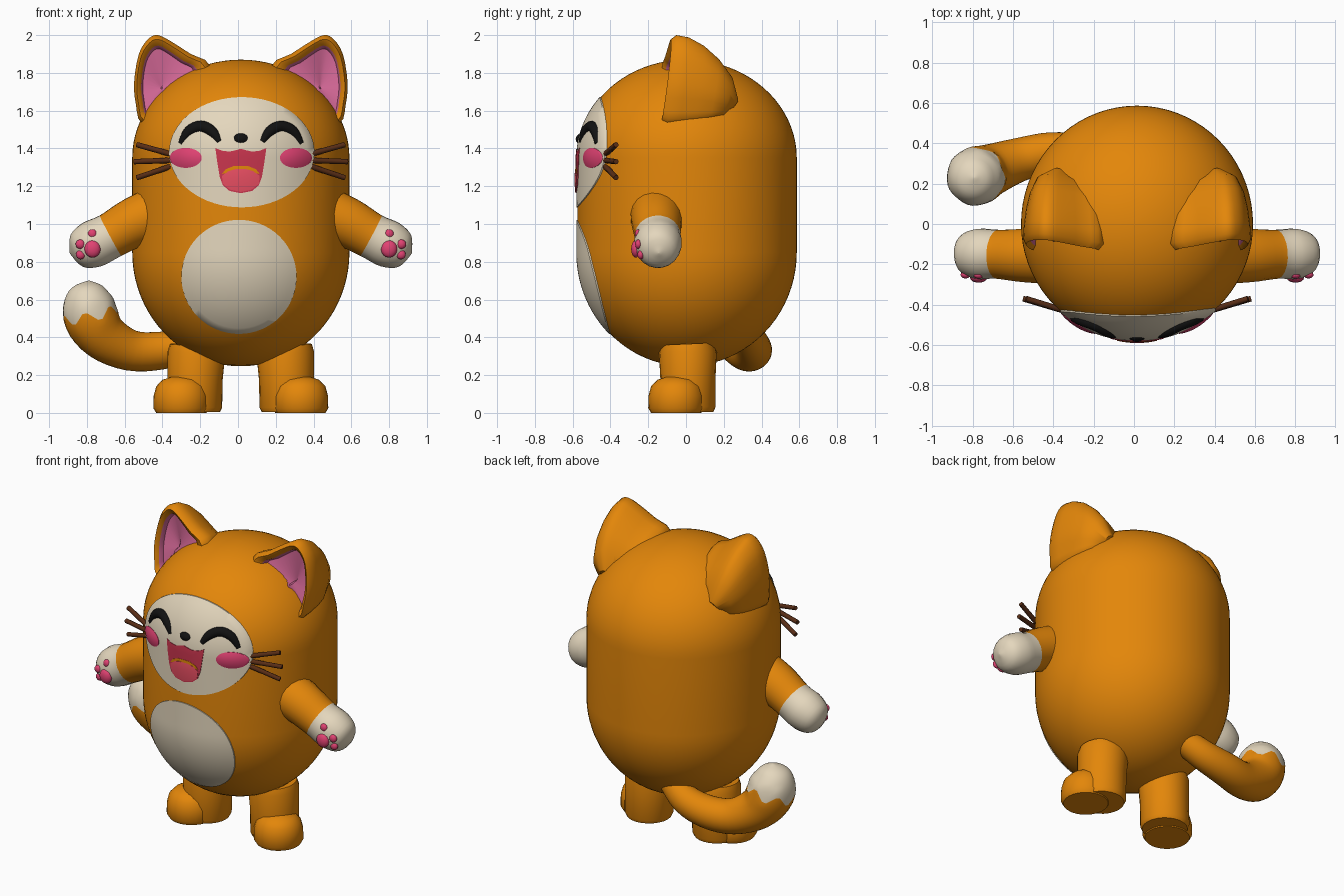
import bpy, bmesh, math
from mathutils import Vector

if "Cube" in bpy.data.objects:
    bpy.data.objects.remove(bpy.data.objects["Cube"])

AXIS = 0.015          # x of the symmetry plane
parts = []


def material(name, rgb):
    m = bpy.data.materials.new(name)
    m.use_nodes = True
    m.diffuse_color = (*rgb, 1)
    m.node_tree.nodes["Principled BSDF"].inputs["Base Color"].default_value = (*rgb, 1)
    return m


ORANGE = material("orange fur", (0.77, 0.24, 0.003))
CREAM = material("cream fur", (0.78, 0.68, 0.51))
EAR_PINK = material("ear pink", (0.62, 0.13, 0.29))
ROSE = material("rose", (0.75, 0.055, 0.17))
MOUTH = material("mouth red", (0.58, 0.035, 0.075))
TONGUE = material("tongue red", (0.8, 0.075, 0.12))
BROWN = material("whisker brown", (0.1, 0.027, 0.008))
BLACK = material("black", (0.006, 0.006, 0.006))


def skin(name, rings, mats, slot=lambda i: 0):
    """Closed surface through rings of equal length, capped at both ends."""
    bm = bmesh.new()
    loops = [[bm.verts.new((p[0] + AXIS, p[1], p[2])) for p in ring] for ring in rings]
    n = len(loops[0])
    for i, (a, b) in enumerate(zip(loops, loops[1:])):
        for j in range(n):
            k = (j + 1) % n
            bm.faces.new((a[j], a[k], b[k], b[j])).material_index = slot(i)
    bm.faces.new(loops[0]).material_index = slot(0)
    bm.faces.new(loops[-1]).material_index = slot(len(loops) - 2)
    bmesh.ops.recalc_face_normals(bm, faces=bm.faces)
    mesh = bpy.data.meshes.new(name)
    bm.to_mesh(mesh)
    bm.free()
    for m in mats:
        mesh.materials.append(m)
    obj = bpy.data.objects.new(name, mesh)
    bpy.context.collection.objects.link(obj)
    parts.append(obj)


def spline(pts, sub, closed=False):
    pts = [Vector(p) for p in pts]
    n = len(pts)
    out = []
    for i in range(n if closed else n - 1):
        pick = (lambda k: pts[k % n]) if closed else (lambda k: pts[max(0, min(n - 1, k))])
        a, b, c, d = (pick(i + k) for k in (-1, 0, 1, 2))
        for s in range(sub):
            t = s / sub
            out.append(0.5 * (2 * b + (c - a) * t + (2 * a - 5 * b + 4 * c - d) * t * t
                              + (3 * b - a - 3 * c + d) * t ** 3))
    return out if closed else out + [pts[-1]]


def tube(name, pts, mats, sides=16, sub=4, split=None, zig=0):
    """Tube along (x, y, z, radius) points; second material starts at ring split."""
    path = spline(pts, sub)
    centres = [p.to_3d() for p in path]
    rings, side, old = [], None, None
    for i, p in enumerate(path):
        tan = (centres[min(i + 1, len(path) - 1)] - centres[max(i - 1, 0)]).normalized()
        side = tan.orthogonal().normalized() if side is None else old.rotation_difference(tan) @ side
        old = tan
        up = tan.cross(side)
        wave = zig * max(0, 1 - abs(i - split) / 3) if split else 0
        r = max(p[3], 0.002)
        ring = []
        for j in range(sides):
            a = math.tau * j / sides
            ring.append(centres[i] + r * (side * math.cos(a) + up * math.sin(a))
                        + tan * wave * math.sin(6 * a))
        rings.append(ring)
    skin(name, rings, mats, lambda i: int(split is not None and i >= split))


def ellipse(cx, cz, rx, rz, n=40):
    return [(cx + rx * math.cos(math.tau * i / n), cz + rz * math.sin(math.tau * i / n))
            for i in range(n)]


# Body: round column with elliptical ends, a little fuller at the back
RADIUS, LOW, HIGH, BASE, TOP = 0.575, 0.85, 1.35, 0.247, 1.87


def body_radius(z):
    u = (z - HIGH) / (TOP - HIGH) if z > HIGH else max(0, (LOW - z) / (LOW - BASE))
    return RADIUS * math.sqrt(max(0, 1 - u * u))


def wrap(x, z, lift=0.0):
    r = body_radius(z) + lift
    return Vector((x, -math.sqrt(max(0, r * r - x * x)), z))


def body_ring(z, n=72):
    r = max(body_radius(z), 0.004)
    angles = [math.tau * j / n for j in range(n)]
    return [(r * math.cos(a), r * math.sin(a) * (1.02 if a < math.pi else 1), z) for a in angles]


steps = [math.pi / 2 * i / 20 for i in range(21)]
levels = [LOW - (LOW - BASE) * math.cos(a) for a in steps]
levels += [HIGH + (TOP - HIGH) * math.sin(a) for a in steps]
skin("body", [body_ring(z) for z in levels], [ORANGE])


# Thin patches that follow the front of the body
def patch(name, outline, mat, lift, dome=0.0, rings=10):
    n = len(outline)
    cx, cz = sum(p[0] for p in outline) / n, sum(p[1] for p in outline) / n
    layers = []
    for i in range(rings + 1):
        s = max(i / rings, 0.01)
        layers.append([wrap(cx + (x - cx) * s, cz + (z - cz) * s, lift + dome * (1 - s * s))
                       for x, z in outline])
    layers.append([wrap(x, z, -0.002) for x, z in outline])
    skin(name, layers, [mat])


def both(half):
    return half + [(-x, z) for x, z in reversed(half) if x > 0]


patch("face_patch", ellipse(0.005, 1.38, 0.385, 0.292, 64), CREAM, 0.006)
patch("belly_patch", ellipse(-0.01, 0.72, 0.305, 0.302, 64), CREAM, 0.006)
patch("mouth", both([(0, 1.398), (0.03, 1.39), (0.06, 1.383), (0.1, 1.388), (0.135, 1.402),
                     (0.125, 1.33), (0.112, 1.25), (0.095, 1.205), (0.06, 1.175), (0, 1.163)]),
      MOUTH, 0.009)
patch("mouth_shadow_fold", both([(0, 1.308), (0.04, 1.306), (0.08, 1.29), (0.1, 1.265),
                                 (0.07, 1.27), (0, 1.28)]), ORANGE, 0.011)
patch("tongue", both([(0, 1.29), (0.03, 1.29), (0.065, 1.28), (0.1, 1.255), (0.095, 1.212),
                      (0.058, 1.182), (0, 1.17)]), TONGUE, 0.012, 0.003)
patch("nose", ellipse(0, 1.455, 0.037, 0.025, 20), BLACK, 0.008, 0.012)

# Ear outline and its layers: (x scale, z scale, depth) from inner hollow round to the back
EAR = spline([(-0.565, 1.75), (-0.54, 1.9), (-0.49, 1.98), (-0.44, 2.0), (-0.375, 1.97),
              (-0.265, 1.9), (-0.165, 1.84), (-0.18, 1.65), (-0.35, 1.5), (-0.52, 1.53),
              (-0.555, 1.63)], 3, True)
EAR_FRONT = [(0.02, 0.02, 0.05), (0.68, 0.74, 0.04), (0.74, 0.8, 0.005), (0.9, 0.92, -0.015),
             (1, 1, 0.015)]
EAR_BACK = [(0.98, 0.97, 0.08), (0.93, 0.86, 0.16), (0.84, 0.68, 0.24), (0.68, 0.44, 0.31),
            (0.35, 0.15, 0.34)]


def ear(name, s):
    rings = []
    for layers, cx, cz in ((EAR_FRONT, -0.42, 1.72), (EAR_BACK, -0.35, 1.6)):
        for sx, sz, depth in layers:
            rings.append([(-s * (cx + (x - cx) * sx),
                           -0.1 - (x + 0.4) * 0.1 + (z - 1.75) * 0.12 + depth,
                           cz + (z - cz) * sz) for x, z in EAR])
    skin(name, rings, [ORANGE, EAR_PINK], lambda i: int(i < 2))


def blob(name, centre, radii, mat):
    rings = []
    for i in range(9):
        a = math.pi * (i / 8 - 0.5)
        c = max(math.cos(a), 0.02)
        rings.append([[centre[0] + radii[0] * c * math.cos(math.tau * j / 14),
                       centre[1] + radii[1] * c * math.sin(math.tau * j / 14),
                       centre[2] + radii[2] * math.sin(a)] for j in range(14)])
    skin(name, rings, [mat])


# Paired parts
for side, s in (("left", 1), ("right", -1)):
    ear(side + "_ear", s)

    eye = [(0.112, 1.435, 0.016), (0.15, 1.488, 0.029), (0.21, 1.516, 0.031),
           (0.275, 1.49, 0.029), (0.318, 1.425, 0.016)]
    tube(side + "_eye", [(*wrap(s * x, z, -0.004), r) for x, z, r in eye], [BLACK], 10)
    patch(side + "_cheek", ellipse(s * 0.292, 1.35, 0.085, 0.053, 28), ROSE, 0.008, 0.01)

    for i, (z0, z1, x1) in enumerate([(1.37, 1.42, 0.55), (1.337, 1.33, 0.565), (1.305, 1.245, 0.55)]):
        start = wrap(s * 0.37, z0, -0.01)
        tube(f"{side}_whisker_{i + 1}", [(*start, 0.015), (s * x1, -0.37, z1, 0.014)], [BROWN], 8, 1)

    arm = [(0.4, -0.15, 1.07, 0.15), (0.56, -0.155, 1.01, 0.134), (0.69, -0.15, 0.938, 0.122),
           (0.79, -0.148, 0.89, 0.125), (0.87, -0.145, 0.858, 0.09), (0.905, -0.145, 0.845, 0.003)]
    tube(side + "_arm", [(s * x, y, z, r) for x, y, z, r in arm], [ORANGE, CREAM], 20, split=8)

    # Paw pads on the front of the hand
    blob(side + "_palm_pad", (s * 0.785, -0.266, 0.868), (0.043, 0.025, 0.046), ROSE)
    for i, (x, z) in enumerate([(0.735, 0.935), (0.785, 0.947), (0.85, 0.893), (0.848, 0.838)]):
        y = -0.148 - math.sqrt(0.0144 - (x - 0.79) ** 2 - (z - 0.89) ** 2)
        blob(f"{side}_toe_pad_{i + 1}", (s * x, y, z), (0.025, 0.018, 0.025), ROSE)

    leg = [(0.245, 0.01, 0.006, 0.135), (0.245, 0.01, 0.03, 0.146), (0.242, 0.01, 0.18, 0.146),
           (0.235, 0.01, 0.32, 0.153), (0.235, 0.008, 0.365, 0.14)]
    tube(side + "_leg", [(s * x, y, z, r) for x, y, z, r in leg], [ORANGE], 24, 1)
    foot = [(0.0, 0.9), (0.025, 1), (0.09, 0.99), (0.14, 0.9), (0.175, 0.68), (0.195, 0.25)]
    skin(side + "_foot", [[(s * 0.315 + 0.148 * k * math.cos(math.tau * j / 24),
                            -0.052 + 0.148 * k * math.sin(math.tau * j / 24), z)
                           for j in range(24)] for z, k in foot], [ORANGE])

# Tail with a zigzag pale tip
tube("tail", [(-0.13, 0.31, 0.44, 0.08), (-0.26, 0.35, 0.365, 0.09), (-0.42, 0.355, 0.33, 0.1),
              (-0.58, 0.32, 0.33, 0.108), (-0.72, 0.27, 0.40, 0.128), (-0.79, 0.24, 0.50, 0.145),
              (-0.805, 0.23, 0.6, 0.13), (-0.805, 0.23, 0.67, 0.078), (-0.805, 0.23, 0.7, 0.004)],
     [ORANGE, CREAM], 36, split=21, zig=0.028)

# Smooth shading with crisp edges kept
bpy.ops.object.select_all(action="DESELECT")
for obj in parts:
    obj.select_set(True)
bpy.context.view_layer.objects.active = parts[0]
bpy.ops.object.shade_smooth_by_angle(angle=math.radians(50))
